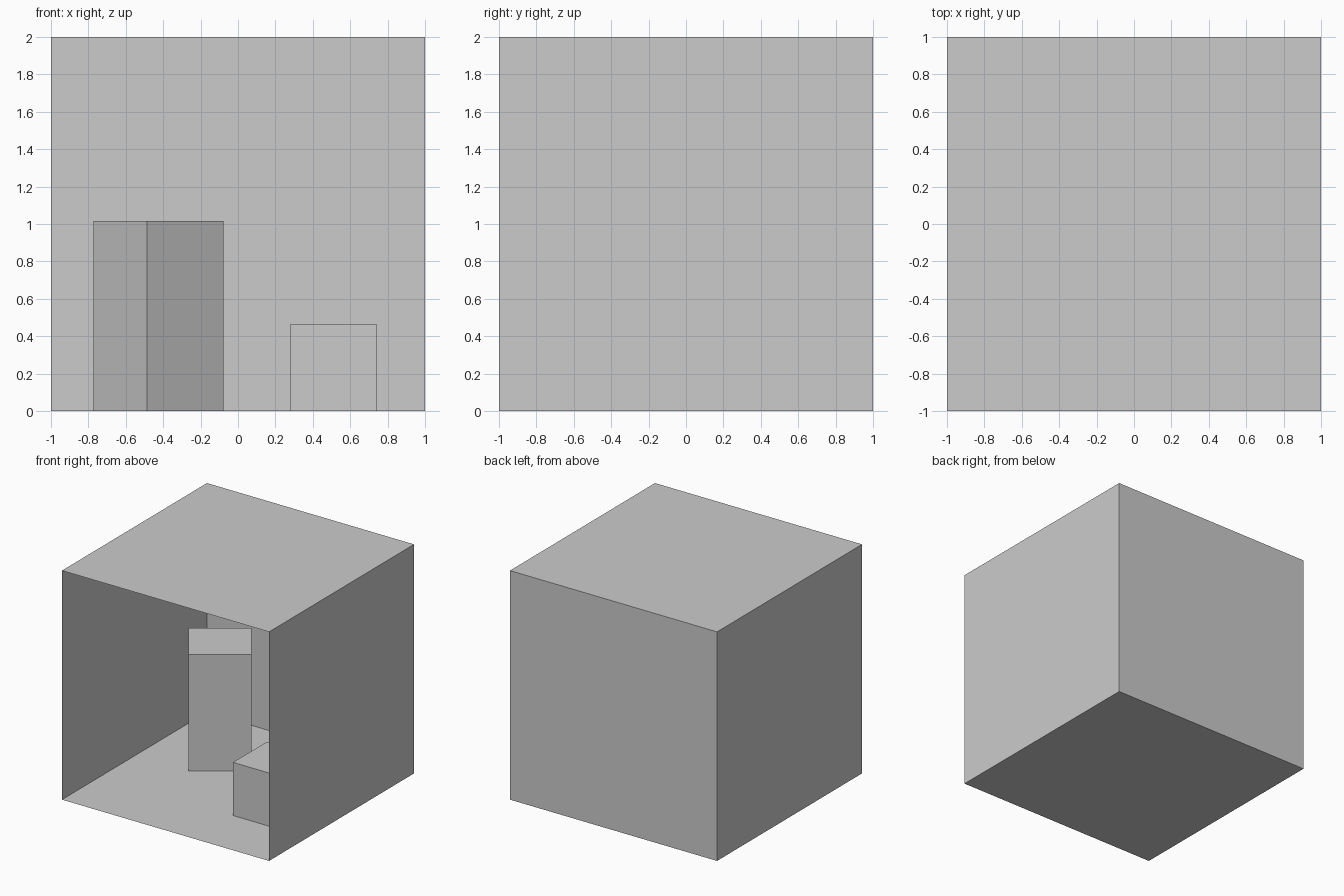
import bpy
from math import radians, pi

if "Cube" in bpy.data.objects:
    bpy.data.objects.remove(bpy.data.objects["Cube"])


def panel(name, loc, rot=(0, 0, 0)):
    # one thin 2 x 2 sheet of the room, facing inward
    bpy.ops.mesh.primitive_plane_add(size=2, location=loc, rotation=rot)
    bpy.context.object.name = name


def block(name, x, y, width, height, angle=0):
    # square block standing on the floor
    bpy.ops.mesh.primitive_cube_add(size=1, location=(x, y, height / 2),
                                    rotation=(0, 0, radians(angle)))
    ob = bpy.context.object
    ob.name = name
    ob.scale = (width, width, height)


# room shell, open at the front
panel("floor", (0, 0, 0))
panel("ceiling", (0, 0, 2), (pi, 0, 0))
panel("back_wall", (0, 1, 1), (pi / 2, 0, 0))
panel("left_wall", (-1, 0, 1), (0, pi / 2, 0))
panel("right_wall", (1, 0, 1), (0, -pi / 2, 0))

# blocks inside the room
block("tall_block", -0.425, 0.36, 0.5, 1.016, 35)
block("short_block", 0.51, -0.235, 0.464, 0.464)
